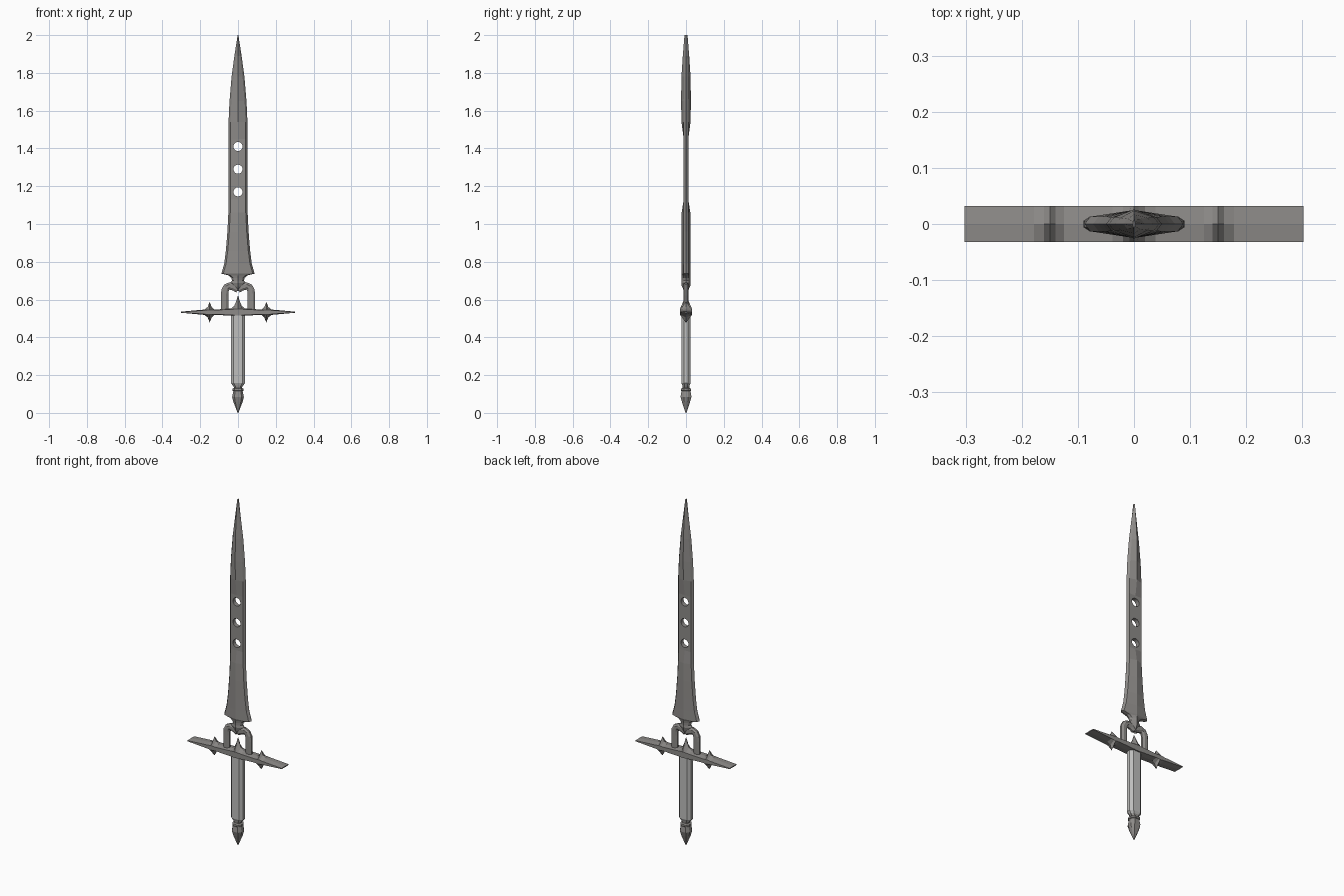
import bpy, bmesh, math
from mathutils import Vector

if "Cube" in bpy.data.objects:
    bpy.data.objects.remove(bpy.data.objects["Cube"])


def material(name, rgb):
    m = bpy.data.materials.new(name)
    m.diffuse_color = (*rgb, 1)
    m.use_nodes = True
    m.node_tree.nodes["Principled BSDF"].inputs["Base Color"].default_value = m.diffuse_color
    return m


STEEL = material("dark steel", (0.27, 0.26, 0.25))
GRIP = material("pale grip", (0.52, 0.52, 0.51))


def loft(name, groups, mat):
    """Skin each list of equal-sized rings with quads and cap the ends."""
    bm = bmesh.new()
    for rings in groups:
        vs = [[bm.verts.new(p) for p in r] for r in rings]
        n = len(vs[0])
        for a, b in zip(vs, vs[1:]):
            for i in range(n):
                j = (i + 1) % n
                bm.faces.new((a[i], a[j], b[j], b[i]))
        bm.faces.new(vs[0])
        bm.faces.new(vs[-1])
    bmesh.ops.recalc_face_normals(bm, faces=bm.faces)
    me = bpy.data.meshes.new(name)
    bm.to_mesh(me)
    bm.free()
    me.materials.append(mat)
    ob = bpy.data.objects.new(name, me)
    bpy.context.collection.objects.link(ob)
    return ob


def blade_ring(z, w, edge, mid):
    b = w - min(0.010, w * 0.4)
    return [(w, 0, z), (b, edge, z), (0, mid, z), (-b, edge, z),
            (-w, 0, z), (-b, -edge, z), (0, -mid, z), (b, -edge, z)]


# Blade: height, half width, thickness near edge, thickness at ridge
blade_rows = [
    (0.645, 0.006, 0.008, 0.010), (0.67, 0.025, 0.012, 0.022),
    (0.688, 0.042, 0.012, 0.025), (0.70, 0.032, 0.013, 0.025),
    (0.715, 0.035, 0.013, 0.025), (0.728, 0.050, 0.013, 0.025),
    (0.737, 0.088, 0.013, 0.025), (0.79, 0.073, 0.013, 0.025),
    (0.86, 0.064, 0.013, 0.025), (0.96, 0.056, 0.013, 0.025),
    (1.06, 0.051, 0.012, 0.023), (1.13, 0.050, 0.012, 0.012),
    (1.45, 0.050, 0.012, 0.012), (1.54, 0.050, 0.012, 0.024),
    (1.65, 0.045, 0.012, 0.026), (1.78, 0.034, 0.011, 0.024),
    (1.89, 0.019, 0.009, 0.017), (2.0, 0.002, 0.005, 0.008)]
blade = loft("blade", [[blade_ring(*r) for r in blade_rows]], STEEL)

# Three round holes cut through the blade
for z in (1.17, 1.29, 1.41):
    bpy.ops.mesh.primitive_cylinder_add(vertices=24, radius=0.024, depth=0.2,
                                        location=(0, 0, z),
                                        rotation=(math.pi / 2, 0, 0))
    cutter = bpy.context.object
    cutter.name = "hole_cutter"
    cutter.hide_render = True
    cutter.data.materials.append(STEEL)
    bpy.context.view_layer.objects.active = blade
    mod = blade.modifiers.new("hole", 'BOOLEAN')
    mod.operation = 'DIFFERENCE'
    mod.solver = 'EXACT'
    mod.object = cutter
    bpy.ops.object.modifier_apply(modifier=mod.name)
    bpy.data.objects.remove(cutter)

# Two curved arms joining the blade to the guard
path = [(0.0, 0.655), (0.022, 0.667), (0.045, 0.672), (0.060, 0.665),
        (0.069, 0.648), (0.071, 0.62), (0.071, 0.53)]


def arm(side):
    pts = [Vector((side * x, 0, z)) for x, z in path]
    rings = []
    for i, p in enumerate(pts):
        t = (pts[min(i + 1, len(pts) - 1)] - pts[max(i - 1, 0)]).normalized()
        n = Vector((-t.z, 0, t.x))
        rings.append([p + n * 0.021 * math.cos(a) + Vector((0, 0.014 * math.sin(a), 0))
                      for a in (math.pi / 8 + k * math.pi / 4 for k in range(8))])
    return rings


loft("arms", [arm(1), arm(-1)], STEEL)

# Cross guard: x, half height of outer edge, ridge above, ridge below
half = [(0.0, 0.017, 0.092, 0.018), (0.008, 0.017, 0.062, 0.018),
        (0.02, 0.016, 0.033, 0.018), (0.038, 0.015, 0.019, 0.018),
        (0.125, 0.011, 0.014, 0.014), (0.14, 0.012, 0.028, 0.028),
        (0.15, 0.013, 0.056, 0.056), (0.16, 0.012, 0.028, 0.028),
        (0.178, 0.010, 0.014, 0.014), (0.302, 0.002, 0.003, 0.003)]
guard_rows = [(-x, *r) for x, *r in half[:0:-1]] + half


def guard_ring(x, e, up, down):
    c, d = 0.533, 0.032
    return [(x, -d, c - e), (x, 0, c - down), (x, d, c - e),
            (x, d, c + e), (x, 0, c + up), (x, -d, c + e)]


loft("cross_guard", [[guard_ring(*r) for r in guard_rows]], STEEL)


def octagon(z, hx, hy, c=0.6):
    return [(sx * hx * a, sy * hy * b, z) for sx, sy, a, b in
            ((1, -1, 1, 1 - c), (1, 1, 1, 1 - c), (1, 1, c, 1), (-1, 1, c, 1),
             (-1, 1, 1, 1 - c), (-1, -1, 1, 1 - c), (-1, -1, c, 1), (1, -1, c, 1))]


# Grip with bevelled foot
loft("grip", [[octagon(*r) for r in (
    (0.143, 0.026, 0.018), (0.158, 0.038, 0.025), (0.53, 0.038, 0.025))]], GRIP)

# Pommel: collar, neck and pointed drop
loft("pommel", [[octagon(*r) for r in (
    (0.0, 0.002, 0.002), (0.06, 0.025, 0.022), (0.085, 0.031, 0.029),
    (0.115, 0.025, 0.024), (0.118, 0.029, 0.027), (0.128, 0.029, 0.027),
    (0.132, 0.020, 0.018), (0.145, 0.026, 0.019), (0.152, 0.028, 0.020))]], STEEL)
